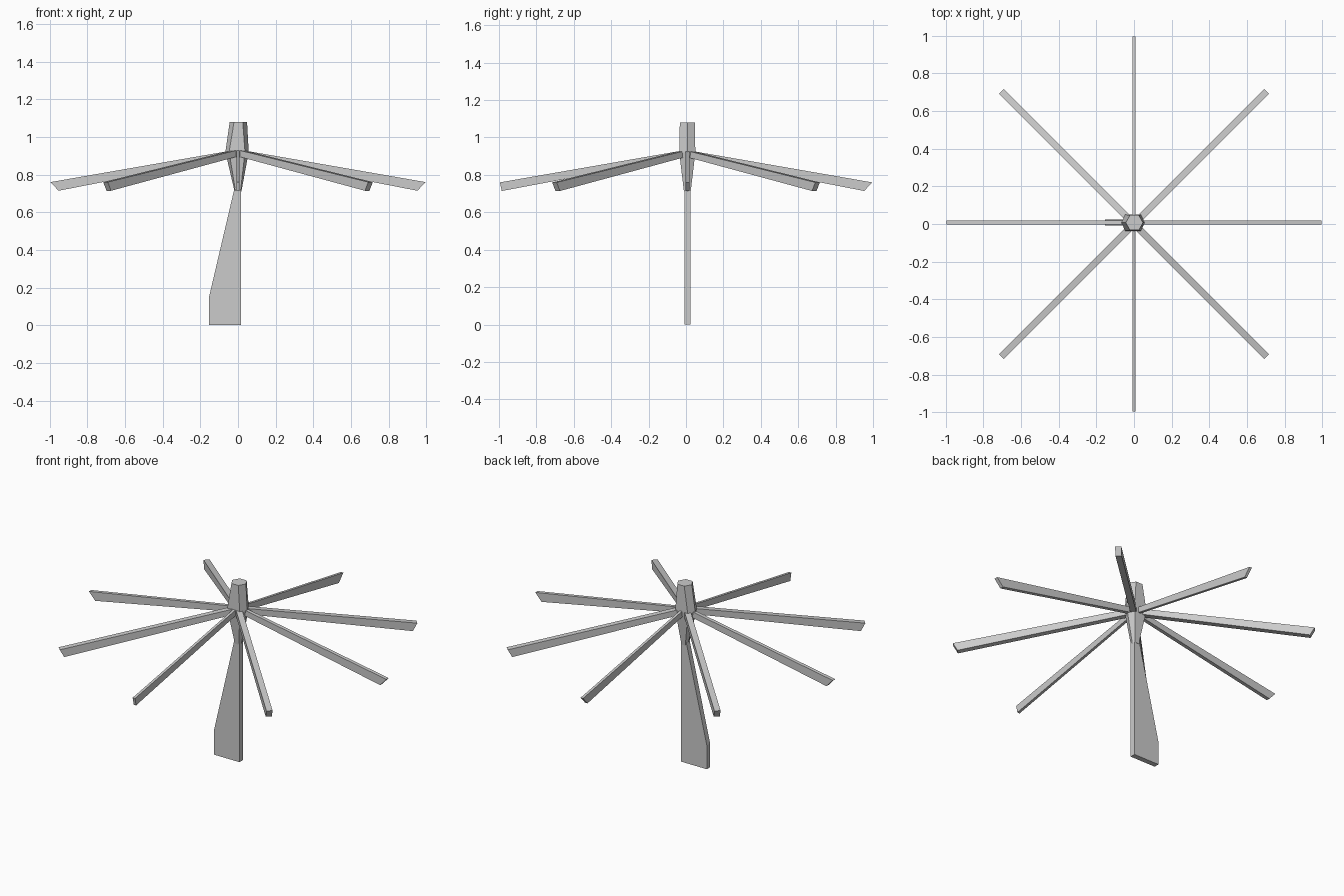
import bpy, bmesh, math
from mathutils import Matrix

if "Cube" in bpy.data.objects:
    bpy.data.objects.remove(bpy.data.objects["Cube"])


def loft(name, rings):
    """Solid skinned through matching closed rings of points."""
    bm = bmesh.new()
    loops = [[bm.verts.new(p) for p in ring] for ring in rings]
    n = len(rings[0])
    for a, b in zip(loops, loops[1:]):
        for i in range(n):
            j = (i + 1) % n
            bm.faces.new((a[i], a[j], b[j], b[i]))
    bm.faces.new(loops[0][::-1])
    bm.faces.new(loops[-1])
    bmesh.ops.recalc_face_normals(bm, faces=bm.faces)
    mesh = bpy.data.meshes.new(name)
    bm.to_mesh(mesh)
    bm.free()
    obj = bpy.data.objects.new(name, mesh)
    bpy.context.collection.objects.link(obj)
    return obj


def plate(name, profile, width, y=0.0):
    """Profile in x-z given a thickness along y."""
    return loft(name, [[(x, y + s * width / 2, z) for x, z in profile]
                       for s in (-1, 1)])


def hub_ring(z, cx, a, b, h, cy=0.007):
    """Six-sided section with two corners on the x axis."""
    pts = [(a, 0), (b, h), (-b, h), (-a, 0), (-b, -h), (b, -h)]
    return [(cx + x, cy + y, z) for x, y in pts]


# Faceted hub
loft("hub", [hub_ring(0.71, 0.0, 0.018, 0.013, 0.018),
             hub_ring(0.92, -0.005, 0.062, 0.042, 0.043),
             hub_ring(1.08, 0.002, 0.046, 0.023, 0.04)])

# Flaring tail fin
plate("tail_fin", [(-0.155, 0), (0.016, 0), (0.016, 0.73),
                   (-0.018, 0.73), (-0.155, 0.145)], 0.032, 0.007)

# Eight drooping blades, each deeper at its undercut tip
for k in range(8):
    front, diagonal = k == 6, k % 2 == 1
    width = 0.034 if diagonal else (0.022 if k % 4 == 0 else 0.016)
    tip_low = 0.985 if front else (0.97 if diagonal else 0.953)
    blade = plate(f"blade_{k + 1}",
                  [(0.02, 0.896), (tip_low, 0.714), (0.995, 0.76), (0.02, 0.93)],
                  width)
    shift = 0.008 if k % 4 == 0 else 0.0
    blade.data.transform(Matrix.Translation((0, shift, 0))
                         @ Matrix.Rotation(k * math.pi / 4, 4, 'Z'))
